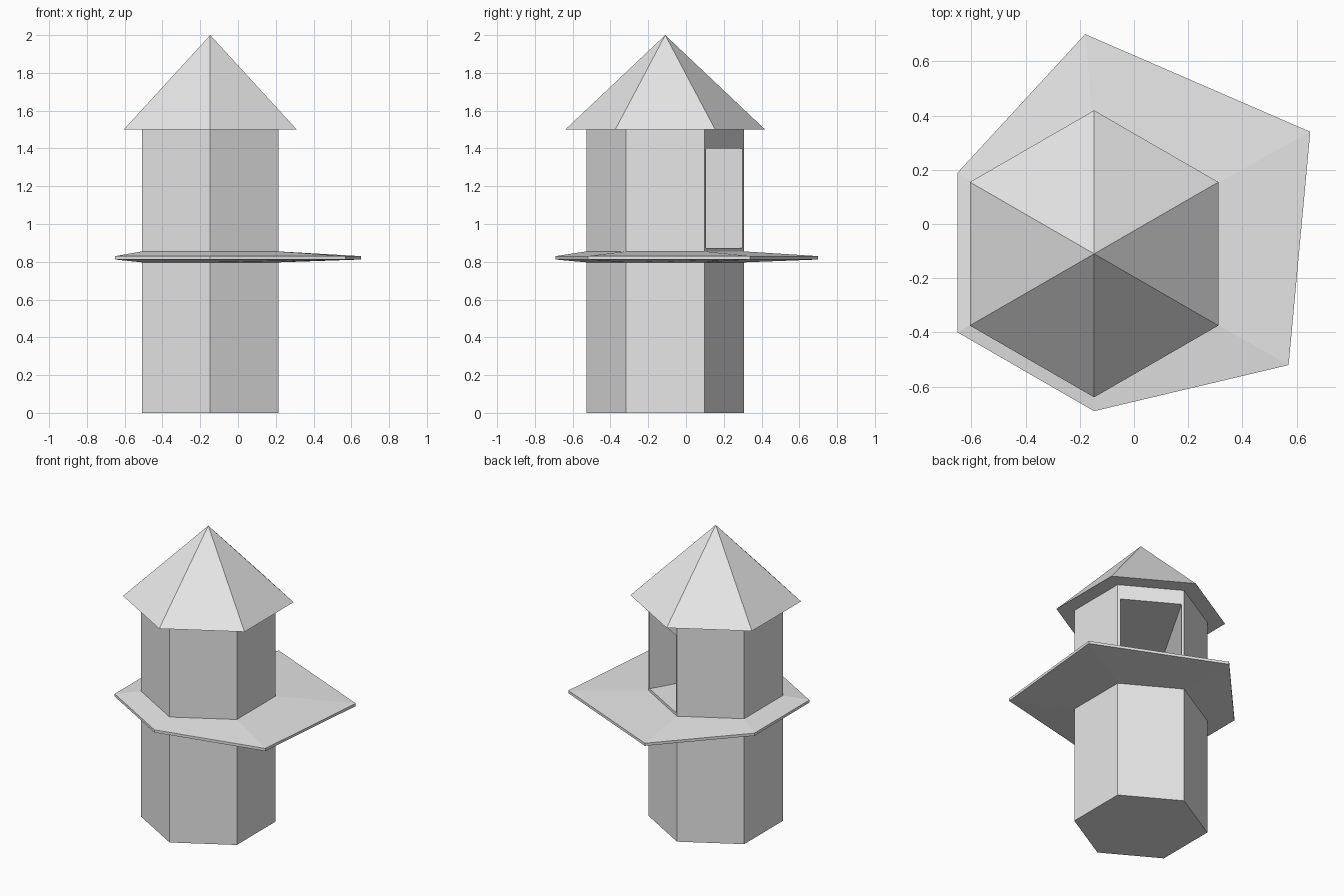
import bpy
import bmesh
from math import cos, sin, radians
from mathutils import Vector

cube = bpy.data.objects.get("Cube")
if cube:
    bpy.data.objects.remove(cube)

CX, CY = -0.147, -0.11      # tower axis
RADIUS = 0.417
ANGLES = range(30, 390, 60)

grey = bpy.data.materials.new("light_grey")
grey.use_nodes = True
colour = (0.8, 0.8, 0.8, 1)
grey.diffuse_color = colour
grey.node_tree.nodes["Principled BSDF"].inputs["Base Color"].default_value = colour


def hexagon(radius):
    return [(CX + radius * cos(radians(a)), CY + radius * sin(radians(a))) for a in ANGLES]


def add_ring(bm, outline, z):
    return [bm.verts.new((x, y, z)) for x, y in outline]


def bridge(bm, low, high):
    n = len(low)
    return [bm.faces.new((low[i], low[(i + 1) % n], high[(i + 1) % n], high[i]))
            for i in range(n)]


def finish(bm, name):
    bm.normal_update()
    mesh = bpy.data.meshes.new(name)
    bm.to_mesh(mesh)
    bm.free()
    mesh.materials.append(grey)
    obj = bpy.data.objects.new(name, mesh)
    bpy.context.collection.objects.link(obj)
    return obj


# Tower shaft, with a deep doorway pushed into the back left wall
bm = bmesh.new()
rings = [add_ring(bm, hexagon(RADIUS), z) for z in (0, 0.85, 1.5)]
bm.faces.new(rings[0][::-1])
bridge(bm, rings[0], rings[1])
door = bridge(bm, rings[1], rings[2])[0]
bm.faces.new(rings[2])
bm.normal_update()
normal = Vector(door.normal)
bmesh.ops.inset_region(bm, faces=[door], thickness=0.023)
for v in door.verts:
    v.co.z = 1.4 if v.co.z > 1.2 else 0.873
bmesh.ops.translate(
    bm, vec=normal * -0.6,
    verts=[v for v in bmesh.ops.extrude_discrete_faces(bm, faces=[door])["faces"][0].verts])
finish(bm, "tower")

# Irregular balcony, thinning from the tower to its rim
rim = [(0.65, 0.34), (-0.18, 0.70), (-0.65, 0.19),
       (-0.65, -0.40), (-0.147, -0.69), (0.57, -0.52)]
bm = bmesh.new()
rings = [add_ring(bm, outline, z) for outline, z in
         ((hexagon(RADIUS), 0.797), (rim, 0.812), (rim, 0.83), (hexagon(RADIUS), 0.855))]
for low, high in zip(rings, rings[1:]):
    bridge(bm, low, high)
finish(bm, "balcony")

# Pointed roof with overhanging eaves
bm = bmesh.new()
eaves = add_ring(bm, hexagon(0.529), 1.5)
tip = bm.verts.new((CX, CY, 2.0))
bm.faces.new(eaves[::-1])
for i in range(6):
    bm.faces.new((eaves[i], eaves[(i + 1) % 6], tip))
finish(bm, "roof")
